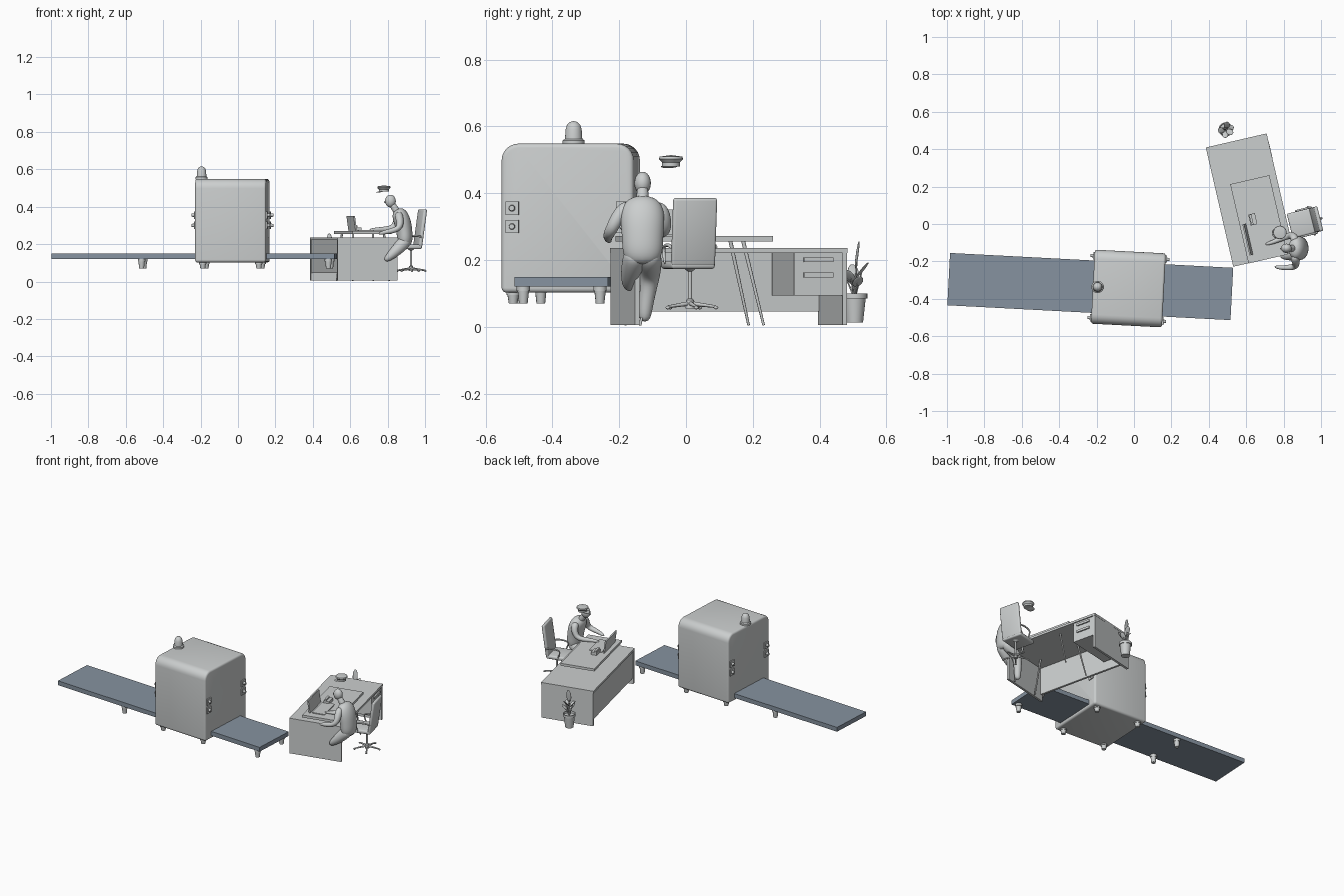
import bpy, bmesh
from math import sin, cos, pi, radians
from mathutils import Matrix, Vector

cube = bpy.data.objects.get("Cube")
if cube:
    bpy.data.objects.remove(cube, do_unlink=True)


def material(name, rgb):
    m = bpy.data.materials.new(name)
    m.use_nodes = True
    m.diffuse_color = (*rgb, 1)
    bsdf = next(n for n in m.node_tree.nodes if n.type == 'BSDF_PRINCIPLED')
    bsdf.inputs["Base Color"].default_value = (*rgb, 1)
    return m


GREY = material("light grey", (0.6, 0.62, 0.62))
BLUE = material("belt blue grey", (0.24, 0.29, 0.35))


def frame(x, y, degrees):
    return Matrix.Translation((x, y, 0)) @ Matrix.Rotation(radians(degrees), 4, 'Z')


WORLD = Matrix.Identity(4)


def finish(name, bm, mat=GREY, at=WORLD, angle=None):
    bmesh.ops.recalc_face_normals(bm, faces=bm.faces)
    me = bpy.data.meshes.new(name)
    bm.to_mesh(me)
    bm.free()
    me.materials.append(mat)
    if angle:
        me.polygons.foreach_set("use_smooth", [True] * len(me.polygons))
        me.set_sharp_from_angle(angle=radians(angle))
    ob = bpy.data.objects.new(name, me)
    bpy.context.collection.objects.link(ob)
    ob.matrix_world = at
    return ob


def box(name, size, loc, at=WORLD, mat=GREY, bevel=0, tilt=0):
    bm = bmesh.new()
    bmesh.ops.create_cube(bm, size=1)
    bmesh.ops.scale(bm, vec=size, verts=bm.verts)
    if bevel:
        bmesh.ops.bevel(bm, geom=bm.edges[:], offset=bevel, segments=3,
                        profile=0.5, affect='EDGES')
    local = Matrix.Translation(loc) @ Matrix.Rotation(radians(tilt), 4, 'Y')
    return finish(name, bm, mat, at @ local, 40 if bevel else None)


def lathe(name, profile, loc, at=WORLD, steps=24, turn=None):
    bm = bmesh.new()
    vs = [bm.verts.new((r, 0, z)) for r, z in profile]
    es = [bm.edges.new(p) for p in zip(vs, vs[1:])]
    bmesh.ops.spin(bm, geom=vs + es, axis=(0, 0, 1), cent=(0, 0, 0),
                   steps=steps, angle=2 * pi)
    bmesh.ops.remove_doubles(bm, verts=bm.verts, dist=1e-5)
    return finish(name, bm, GREY, at @ Matrix.Translation(loc) @ (turn or WORLD), 35)


def tube(name, points, at=WORLD, wide=1, sides=8, soft=True):
    """Tapered limb through points of (x, y, z, radius)."""
    bm = bmesh.new()
    ps = [Vector(p[:3]) for p in points]
    rings = []
    for i, p in enumerate(ps):
        t = (ps[min(i + 1, len(ps) - 1)] - ps[max(i - 1, 0)]).normalized()
        ref = Vector((0, 1, 0)) if abs(t.y) < 0.9 else Vector((0, 0, 1))
        side = (ref - t * ref.dot(t)).normalized()
        up = t.cross(side)
        r = points[i][3]
        rings.append([bm.verts.new(p + side * (r * wide * cos(a)) + up * (r * sin(a)))
                      for a in (2 * pi * k / sides for k in range(sides))])
    for a, b in zip(rings, rings[1:]):
        for k in range(sides):
            n = (k + 1) % sides
            bm.faces.new((a[k], a[n], b[n], b[k]))
    bm.faces.new(rings[0])
    bm.faces.new(rings[-1])
    ob = finish(name, bm, GREY, at, 180 if soft else 50)
    if soft:
        ob.modifiers.new("soft", 'SUBSURF').levels = 2
        ob.modifiers["soft"].render_levels = 2
    return ob


def blob(name, size, at):
    bm = bmesh.new()
    bmesh.ops.create_uvsphere(bm, u_segments=16, v_segments=10, radius=1)
    bmesh.ops.scale(bm, vec=size, verts=bm.verts)
    return finish(name, bm, GREY, at, 180)


# Scanner cabinet: rounded profile extruded along the belt
scan = frame(-0.03, -0.345, -3)
bm = bmesh.new()
outline = []
for cy, cz, r, start in ((1, 1, 0.05, 0), (-1, 1, 0.05, 90), (-1, -1, 0.015, 180), (1, -1, 0.015, 270)):
    for k in range(7):
        a = radians(start + 15 * k)
        outline.append(bm.verts.new((-0.19, cy * (0.198 - r) + r * cos(a),
                                     0.325 + cz * (0.223 - r) + r * sin(a))))
cap = bm.faces.new(outline)
side = bmesh.ops.extrude_face_region(bm, geom=[cap])["geom"]
bmesh.ops.translate(bm, vec=(0.38, 0, 0), verts=[g for g in side if isinstance(g, bmesh.types.BMVert)])
rims = [e for e in bm.edges if abs(e.verts[0].co.x - e.verts[1].co.x) < 1e-4]
bmesh.ops.bevel(bm, geom=rims, offset=0.012, segments=3, profile=0.5, affect='EDGES')
finish("scanner_cabinet", bm, GREY, scan, 35)

# Control plates and knobs on both openings
for sx in (-1, 1):
    for sy in (-1, 1):
        for z in (0.355, 0.3):
            box("control_plate", (0.008, 0.04, 0.04), (sx * 0.193, sy * 0.166, z), scan)
            lathe("control_knob", [(0, 0), (0.01, 0), (0.008, 0.016), (0, 0.016)],
                  (sx * 0.195, sy * 0.166, z), scan, 12, Matrix.Rotation(sx * pi / 2, 4, 'Y'))

# Warning beacon
lathe("beacon", [(0, 0), (0.033, 0), (0.033, 0.012), (0.026, 0.016), (0.024, 0.045),
                 (0.02, 0.058), (0.011, 0.067), (0, 0.07)], (-0.165, 0, 0.546), scan)

# Belts
for name, x0, x1 in (("outer_belt", -0.962, -0.49), ("infeed_belt", -0.49, -0.17), ("outfeed_belt", 0.17, 0.554)):
    box(name, (x1 - x0, 0.28, 0.028), ((x0 + x1) / 2, 0, 0.135), scan, BLUE)

# Feet under the cabinet and belts
for x, y, h in ((-0.15, 0.165, 0.035), (0.15, 0.165, 0.035), (-0.48, 0.115, 0.052), (0.52, 0.115, 0.052)):
    for s in (-1, 1):
        lathe("foot", [(0, 0), (0.013, 0), (0.017, h * 0.7), (0.02, h * 0.7), (0.02, h), (0, h)],
              (x, s * y, 0.07), scan, 12)

# Desk
desk = frame(0.62, 0.128, 13)
box("desk_top", (0.334, 0.654, 0.014), (0, 0, 0.228), desk)
for s in (-1, 1):
    box("desk_end_panel", (0.33, 0.014, 0.217), (0, s * 0.319, 0.114), desk)
box("modesty_panel", (0.014, 0.63, 0.176), (-0.155, 0, 0.133), desk)
box("drawer_pedestal", (0.295, 0.148, 0.128), (0.012, 0.238, 0.158), desk)
for z in (0.2, 0.155):
    box("drawer_handle", (0.01, 0.09, 0.014), (0.163, 0.238, z), desk)

# Raised table with splayed legs
table = frame(0.668, 0.025, 13)
box("raised_top", (0.215, 0.435, 0.016), (0, 0, 0.263), table)
for sx in (-1, 1):
    for sy in (-1, 1):
        tube("splayed_leg", [(sx * 0.085, sy * 0.13, 0.258, 0.006), (sx * 0.1, sy * 0.19, 0.004, 0.004)],
             table, soft=False)

# Screen, keyboard and telephone
work = frame(0.608, -0.083, 13)
box("screen", (0.008, 0.17, 0.08), (0, 0, 0.31), work, tilt=-8)
box("keyboard", (0.08, 0.16, 0.006), (0.06, 0, 0.273), work)
phone = frame(0.635, 0.025, 13)
box("telephone", (0.036, 0.06, 0.018), (0, 0, 0.28), phone)
box("handset", (0.012, 0.056, 0.01), (-0.008, 0, 0.294), phone)

# Office chair
chair = frame(0.925, 0.012, 14)
box("chair_back", (0.02, 0.135, 0.205), (0.05, 0, 0.284), chair, bevel=0.008, tilt=8)
box("chair_seat", (0.14, 0.135, 0.024), (-0.025, 0, 0.185), chair, bevel=0.009)
lathe("chair_column", [(0, 0.055), (0.014, 0.055), (0.012, 0.08), (0.006, 0.085),
                       (0.006, 0.165), (0.02, 0.175), (0, 0.175)], (0, 0, 0), chair, 12)
for k in range(5):
    a = 2 * pi * k / 5
    c, s = cos(a), sin(a)
    tube("chair_star_leg", [(0, 0, 0.07, 0.007), (0.078 * c, 0.078 * s, 0.06, 0.004)], chair, soft=False)
    blob("chair_glide", (0.007, 0.007, 0.005), chair @ Matrix.Translation((0.078 * c, 0.078 * s, 0.057)))
for s in (-1, 1):
    y = s * 0.07
    tube("chair_arm", [(0.045, y, 0.235, 0.005), (0.03, y, 0.245, 0.006), (-0.035, y, 0.245, 0.006),
                       (-0.05, y, 0.23, 0.005), (-0.03, y, 0.185, 0.005)], chair)

# Seated officer
blob("head", (0.029, 0.025, 0.034), Matrix.Translation((0.815, -0.13, 0.43)))
blob("nose", (0.006, 0.005, 0.006), Matrix.Translation((0.787, -0.132, 0.426)))
tube("torso", [(0.89, -0.13, 0.185, 0.03), (0.893, -0.13, 0.22, 0.044), (0.89, -0.13, 0.27, 0.044),
               (0.88, -0.13, 0.32, 0.048), (0.862, -0.13, 0.365, 0.044), (0.85, -0.13, 0.387, 0.022)],
     wide=1.45, sides=12)
tube("neck", [(0.86, -0.13, 0.36, 0.022), (0.838, -0.13, 0.39, 0.02), (0.818, -0.13, 0.425, 0.018)])
tube("right_arm", [(0.858, -0.165, 0.365, 0.022), (0.862, -0.195, 0.345, 0.025), (0.87, -0.222, 0.295, 0.02),
                   (0.845, -0.232, 0.275, 0.018), (0.79, -0.235, 0.265, 0.013), (0.75, -0.228, 0.255, 0.008)])
tube("left_arm", [(0.858, -0.095, 0.365, 0.022), (0.858, -0.068, 0.345, 0.025), (0.84, -0.06, 0.295, 0.02),
                  (0.81, -0.068, 0.28, 0.018), (0.75, -0.095, 0.278, 0.013), (0.7, -0.11, 0.276, 0.008)])
tube("right_leg", [(0.905, -0.15, 0.23, 0.035), (0.88, -0.155, 0.2, 0.04), (0.835, -0.168, 0.155, 0.031),
                   (0.805, -0.172, 0.128, 0.022), (0.785, -0.17, 0.112, 0.012)])
tube("left_leg", [(0.905, -0.11, 0.23, 0.035), (0.88, -0.108, 0.2, 0.04), (0.825, -0.105, 0.165, 0.033),
                  (0.805, -0.11, 0.13, 0.029), (0.8, -0.12, 0.07, 0.024), (0.795, -0.125, 0.012, 0.02)])

# Peaked cap
cap_at = frame(0.78, -0.045, 13)
lathe("cap_crown", [(0, -0.004), (0.027, -0.004), (0.027, 0.008), (0.036, 0.018), (0.034, 0.025), (0, 0.03)],
      (0, 0, 0.484), cap_at)
blob("cap_peak", (0.022, 0.026, 0.003),
     cap_at @ Matrix.Translation((-0.022, 0, 0.48)) @ Matrix.Rotation(radians(-12), 4, 'Y'))

# Potted plant
plant = frame(0.49, 0.505, 0)
lathe("plant_pot", [(0, 0.012), (0.025, 0.012), (0.033, 0.084), (0.038, 0.084), (0.038, 0.1),
                    (0.033, 0.1), (0.031, 0.088), (0, 0.088)], (0, 0, 0), plant)
for k, (az, lean, z, size) in enumerate(((100, 8, 0.215, 0.042), (75, 40, 0.17, 0.03), (265, 45, 0.145, 0.027),
                                         (190, 40, 0.165, 0.028), (330, 45, 0.15, 0.028), (20, 50, 0.135, 0.024))):
    a, t = radians(az), radians(lean)
    out = 0.032 * sin(t) + 0.003
    spot = Matrix.Translation((out * cos(a), out * sin(a), z))
    turn = Matrix.Rotation(a, 4, 'Z') @ Matrix.Rotation(t, 4, 'Y')
    blob("leaf", (0.003, 0.016, size), plant @ spot @ turn)
    tube("leaf_stem", [(0, 0, 0.085, 0.003), (out * cos(a), out * sin(a), z, 0.002)], plant, soft=False)
